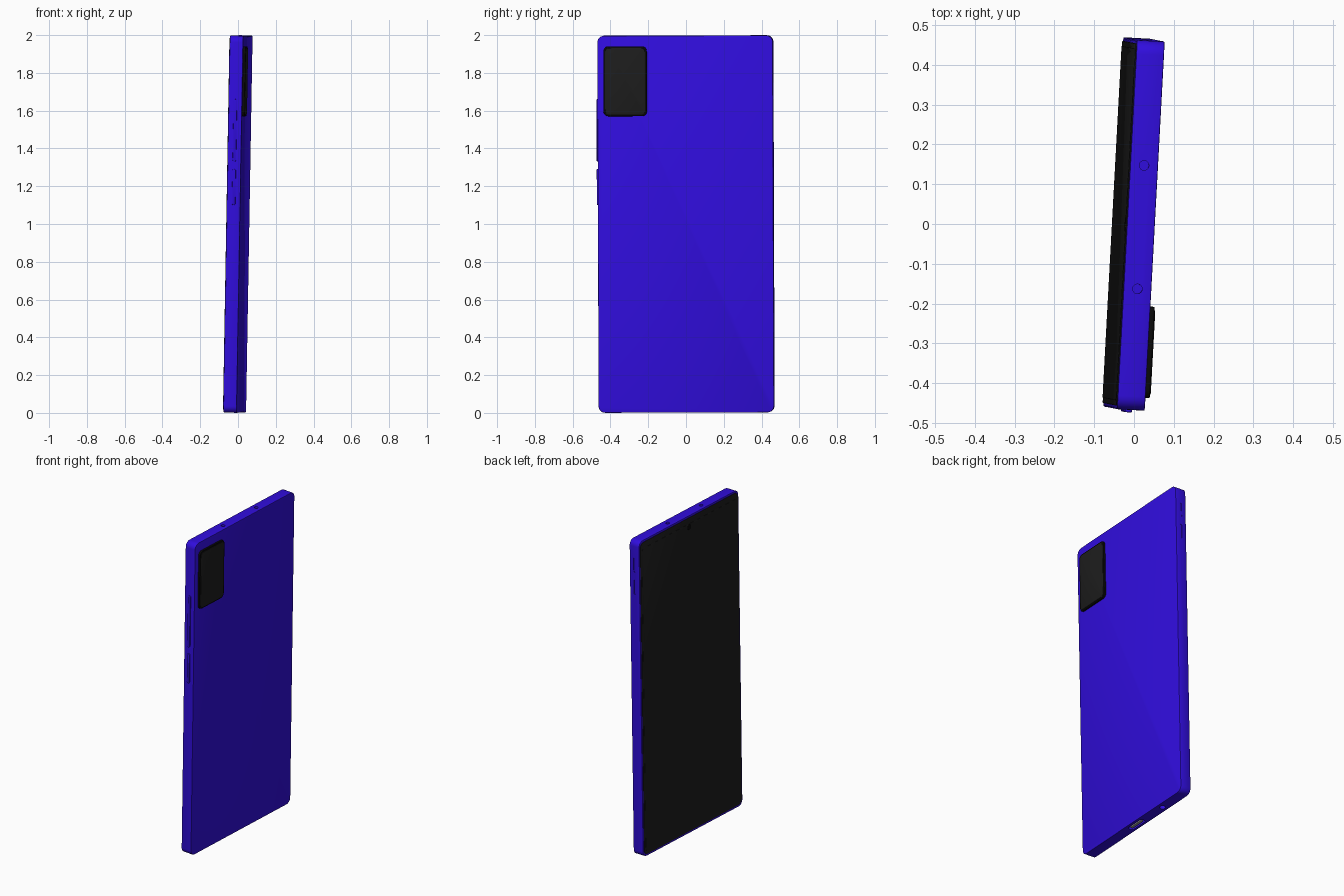
import bpy, bmesh
from math import pi, cos, sin
from mathutils import Matrix, Vector

if "Cube" in bpy.data.objects:
    bpy.data.objects.remove(bpy.data.objects["Cube"])


def material(name, rgb):
    m = bpy.data.materials.new(name)
    m.diffuse_color = (*rgb, 1)
    m.use_nodes = True
    m.node_tree.nodes["Principled BSDF"].inputs["Base Color"].default_value = m.diffuse_color
    return m


BLUE = material("blue_shell", (0.03, 0.004, 0.72))
BLACK = material("black_glass", (0.012, 0.012, 0.012))
DARK = material("dark_lens", (0.003, 0.003, 0.003))
GREY = material("port_metal", (0.35, 0.35, 0.36))

# The whole phone leans slightly; parts are laid out upright around the origin
LEAN = (Matrix.Translation((0, 0, 1.0)) @ Matrix.Rotation(-0.054, 4, 'Z')
        @ Matrix.Rotation(0.0175, 4, 'Y') @ Matrix.Rotation(0.0025, 4, 'X'))


def plate(name, axis, center, u, v, depth, r, mat, bevel=0.0, seg=6):
    """Rounded rectangle u x v, extruded by depth along an axis (0, 1 or 2)."""
    bm = bmesh.new()
    ring = []
    for k, (su, sv) in enumerate([(1, 1), (-1, 1), (-1, -1), (1, -1)]):
        for i in range(seg + 1):
            a = (k + i / seg) * pi / 2
            p = Vector((0, 0, 0))
            p[(axis + 1) % 3] = su * (u / 2 - r) + r * cos(a)
            p[(axis + 2) % 3] = sv * (v / 2 - r) + r * sin(a)
            p[axis] = -depth / 2
            ring.append(bm.verts.new(p + Vector(center)))
    face = bm.faces.new(ring)
    top = bmesh.ops.extrude_face_region(bm, geom=[face])
    move = Vector((0, 0, 0))
    move[axis] = depth
    bmesh.ops.translate(bm, vec=move, verts=[g for g in top["geom"] if isinstance(g, bmesh.types.BMVert)])
    bmesh.ops.remove_doubles(bm, verts=bm.verts, dist=1e-6)
    bmesh.ops.recalc_face_normals(bm, faces=bm.faces)
    if bevel:
        rims = [e for e in bm.edges if abs(e.verts[0].co[axis] - e.verts[1].co[axis]) < 1e-6]
        bmesh.ops.bevel(bm, geom=rims, offset=bevel, segments=2, profile=0.5, affect='EDGES')
    bm.transform(LEAN)
    me = bpy.data.meshes.new(name)
    bm.to_mesh(me)
    bm.free()
    me.materials.append(mat)
    ob = bpy.data.objects.new(name, me)
    bpy.context.collection.objects.link(ob)
    return ob


# Shell
W, H, T = 0.93, 1.996, 0.07
shell = plate("shell", 0, (0, 0, 0), W, H, T, 0.035, BLUE, 0.003)

# Openings: microphones on top, port and jack below, card tray slots in the +y side
cutters = [
    plate("top_hole_cutter", 2, (0, 0.151, H / 2), 0.024, 0.024, 0.03, 0.0119, BLUE),
    plate("top_hole_cutter", 2, (0, -0.16, H / 2), 0.024, 0.024, 0.03, 0.0119, BLUE),
    plate("port_cutter", 2, (0, 0, -H / 2), 0.036, 0.13, 0.05, 0.0175, BLUE),
    plate("jack_cutter", 2, (0, 0.245, -H / 2), 0.036, 0.036, 0.05, 0.0179, BLUE),
    plate("tray_cutter", 1, (0, W / 2, 0.845), 0.09, 0.012, 0.008, 0.0055, BLUE),
    plate("tray_cutter", 1, (0, W / 2, 0.705), 0.09, 0.012, 0.008, 0.0055, BLUE),
]
for c in cutters:
    c.hide_render = True
    mod = shell.modifiers.new("opening", 'BOOLEAN')
    mod.operation, mod.solver, mod.object = 'DIFFERENCE', 'EXACT', c
bpy.context.view_layer.objects.active = shell
for mod in list(shell.modifiers):
    bpy.ops.object.modifier_apply(modifier=mod.name)
for c in cutters:
    bpy.data.objects.remove(c)

# Port contact tongue
plate("port_contact", 2, (0, 0, -H / 2 + 0.013), 0.016, 0.1, 0.022, 0.004, GREY)

# Screen glass, display and front lens on the -x side
front = -T / 2
parts = [
    plate("screen_glass", 0, (front, 0, 0), 0.912, 1.972, 0.005, 0.03, BLACK, 0.001),
    plate("display", 0, (front - 0.002, 0, -0.012), 0.886, 1.92, 0.003, 0.025, BLACK, 0.0005),
    plate("front_lens", 0, (front - 0.003, 0, 0.928), 0.034, 0.034, 0.003, 0.0169, DARK),
]

# Camera block on the +x side
back = T / 2
parts += [
    plate("camera_rim", 0, (back + 0.005, -0.318, 0.757), 0.23, 0.37, 0.014, 0.026, DARK, 0.003),
    plate("camera_glass", 0, (back + 0.007, -0.318, 0.757), 0.212, 0.352, 0.014, 0.02, BLACK, 0.002),
]

# Volume and power buttons on the -y side
for name, z, length in (("volume_button", 0.497, 0.33), ("power_button", 0.197, 0.19)):
    parts.append(plate(name, 1, (0, -W / 2, z), length, 0.018, 0.014, 0.0085, BLUE, 0.002))

for ob in [shell] + parts:
    bpy.ops.object.select_all(action='DESELECT')
    ob.select_set(True)
    bpy.context.view_layer.objects.active = ob
    bpy.ops.object.shade_smooth_by_angle(angle=0.6)
